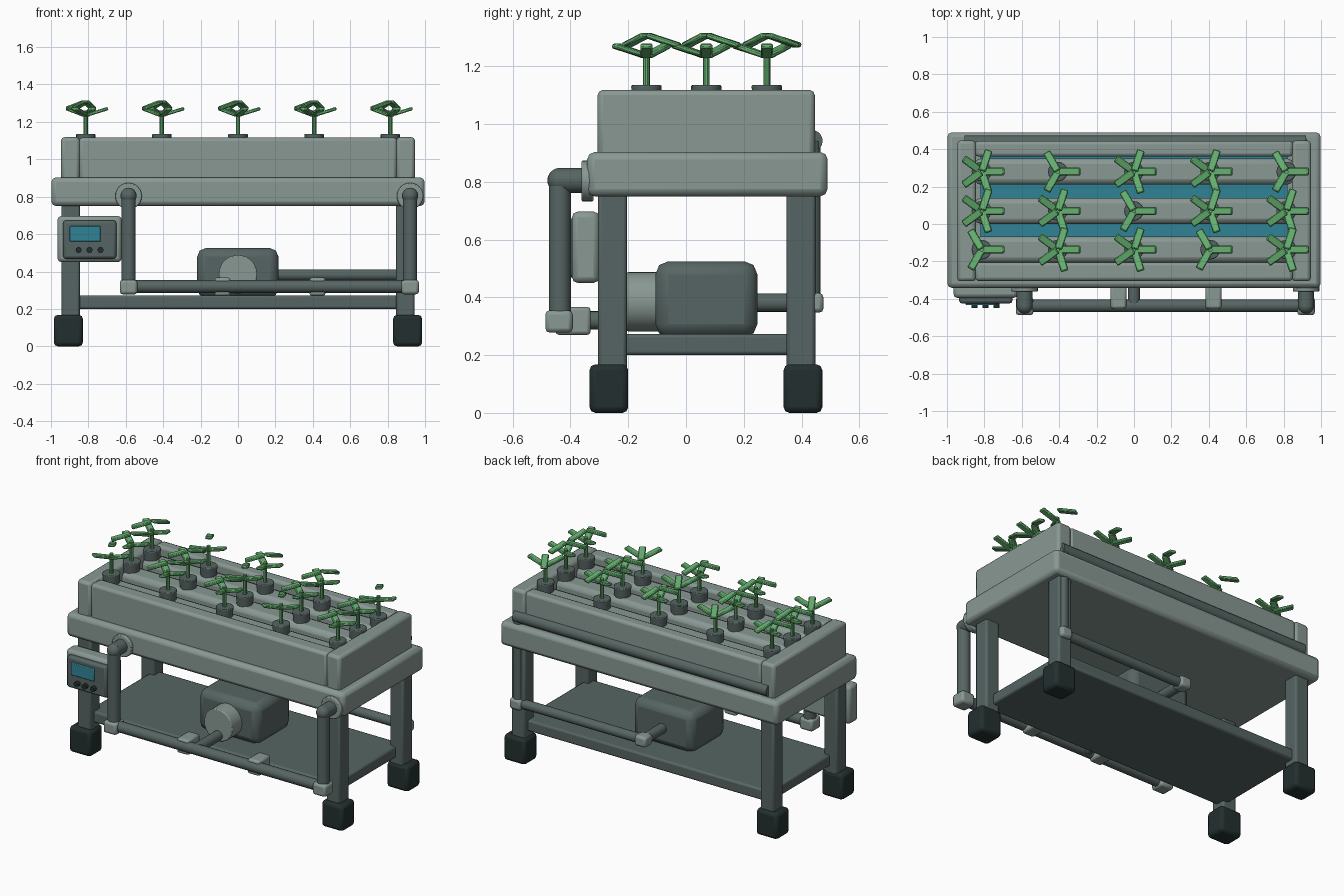
import bpy, bmesh
from math import radians, pi, cos, sin
from mathutils import Matrix, Vector

cube = bpy.data.objects.get("Cube")
if cube:
    bpy.data.objects.remove(cube, do_unlink=True)


def material(name, rgb):
    m = bpy.data.materials.new(name)
    m.use_nodes = True
    m.diffuse_color = (*rgb, 1)
    m.node_tree.nodes["Principled BSDF"].inputs["Base Color"].default_value = (*rgb, 1)
    return m


BODY = material("pale grey green", (0.25, 0.315, 0.29))
FRAME = material("dark grey green", (0.093, 0.13, 0.125))
RUBBER = material("near black", (0.017, 0.028, 0.028))
WATER = material("teal", (0.03, 0.23, 0.31))
LEAF = material("leaf green", (0.13, 0.43, 0.16))
made = []


def finish(name, bm, mat, bevel=0.0, segments=2):
    mesh = bpy.data.meshes.new(name)
    bm.to_mesh(mesh)
    bm.free()
    ob = bpy.data.objects.new(name, mesh)
    bpy.context.scene.collection.objects.link(ob)
    mesh.materials.append(mat)
    if bevel:
        mod = ob.modifiers.new("soft edges", "BEVEL")
        mod.width = bevel
        mod.segments = segments
        mod.limit_method = "ANGLE"
    made.append(ob)
    return ob


def box(name, x, y, z, mat, bevel=0.012):
    """Box from its (min, max) range on each axis."""
    bm = bmesh.new()
    centre = Vector([sum(r) / 2 for r in (x, y, z)])
    size = [r[1] - r[0] for r in (x, y, z)]
    bmesh.ops.create_cube(bm, size=1, matrix=Matrix.Translation(centre) @ Matrix.Diagonal((*size, 1)))
    return finish(name, bm, mat, bevel)


def rod(name, a, b, radius, mat, sides=20, bevel=0.0, tip=None):
    """Cylinder or cone from point a to point b."""
    a, b = Vector(a), Vector(b)
    turn = (b - a).to_track_quat("Z", "Y").to_matrix().to_4x4()
    bm = bmesh.new()
    bmesh.ops.create_cone(bm, cap_ends=True, segments=sides, radius1=radius,
                          radius2=tip or radius, depth=(b - a).length,
                          matrix=Matrix.Translation((a + b) / 2) @ turn)
    return finish(name, bm, mat, bevel)


def ball(name, at, radius, mat):
    bm = bmesh.new()
    bmesh.ops.create_uvsphere(bm, u_segments=20, v_segments=12, radius=radius,
                              matrix=Matrix.Translation(at))
    return finish(name, bm, mat)


# Legs with rubber feet
for side, sx in (("left", 1), ("right", -1)):
    for end, y, fy in (("front", -0.255, -0.267), ("back", 0.398, 0.405)):
        x = sx * 0.895
        box(f"{end}_{side}_leg", (x - 0.049, x + 0.049), (y - 0.05, y + 0.05), (0.1, 0.78), FRAME)
        x = sx * 0.907
        box(f"{end}_{side}_foot", (x - 0.077, x + 0.077), (fy - 0.067, fy + 0.067), (0, 0.168), RUBBER, 0.02)

# Lower shelf and tray
box("lower_shelf", (-0.89, 0.89), (-0.27, 0.415), (0.2, 0.273), FRAME)
box("tray", (-0.998, 0.998), (-0.342, 0.49), (0.75, 0.903), BODY, 0.025)

# Growing bed walls
for side, sx in (("left", 1), ("right", -1)):
    x = sx * 0.896
    box(f"{side}_bed_end", (x - 0.05, x + 0.05), (-0.306, 0.446), (0.88, 1.118), BODY, 0.018)
box("front_bed_wall", (-0.85, 0.85), (-0.304, -0.205), (0.88, 1.116), BODY, 0.018)
box("back_bed_wall", (-0.85, 0.85), (0.36, 0.444), (0.88, 1.116), BODY, 0.018)

# Water below the planting channels
box("water", (-0.82, 0.82), (-0.21, 0.36), (0.88, 0.98), WATER, 0)

# Planting channels, and seedlings in pots
rows = (-0.137, 0.07, 0.28)
for r, y in enumerate(rows):
    box(f"channel_{r + 1}", (-0.85, 0.85), (y - 0.07, y + 0.07), (0.9, 1.075), BODY, 0.03)
    for c in range(5):
        x = (c - 2) * 0.407
        tag = f"{r + 1}_{c + 1}"
        rod(f"pot_{tag}", (x, y, 1.04), (x, y, 1.135), 0.048, FRAME, 16, 0.005, tip=0.053)
        rod(f"stem_{tag}", (x, y, 1.12), (x, y, 1.26), 0.012, LEAF, 10)
        count = 3 if (r + c) % 3 == 0 else 5
        bm = bmesh.new()
        for i in range(count):
            # Alternate leaves rise and droop
            up = 1 - 2 * (i % 2)
            angle = 2 * pi * i / count
            place = (Matrix.Translation((x, y, 1.272 - 0.018 * up))
                     @ Matrix.Rotation(angle, 4, "Z") @ Matrix.Translation((0.062, 0, 0))
                     @ Matrix.Rotation(-0.3 * up, 4, "Y") @ Matrix.Diagonal((0.12, 0.042, 0.018, 1)))
            bmesh.ops.create_cube(bm, size=1, matrix=place)
        finish(f"leaves_{tag}", bm, LEAF, 0.005, 1)

# Pump with its round motor head
box("pump_body", (-0.218, 0.216), (-0.106, 0.247), (0.262, 0.525), FRAME, 0.045)
rod("pump_head", (0, -0.205, 0.385), (0, -0.09, 0.385), 0.103, BODY, 28, 0.006)
rod("pump_outlet", (0, -0.43, 0.32), (0, -0.19, 0.32), 0.032, FRAME)

# Front pipework
py = -0.437
for side, x in (("left", 0.92), ("right", -0.585)):
    rod(f"{side}_riser", (x, py, 0.32), (x, py, 0.805), 0.038, FRAME)
    ball(f"{side}_riser_bend", (x, py, 0.805), 0.043, FRAME)
    rod(f"{side}_inlet", (x, py, 0.805), (x, -0.33, 0.805), 0.043, FRAME)
    rod(f"{side}_inlet_flange", (x, -0.362, 0.803), (x, -0.32, 0.803), 0.071, BODY, 24, 0.006)
    box(f"{side}_lower_elbow", (x - 0.047, x + 0.047), (py - 0.05, py + 0.045), (0.278, 0.355), BODY, 0.015)
rod("front_pipe", (-0.585, py, 0.32), (0.92, py, 0.32), 0.034, FRAME)
for i, x in enumerate((-0.083, 0.425)):
    box(f"pipe_clamp_{i + 1}", (x - 0.042, x + 0.042), (-0.452, -0.33), (0.27, 0.367), BODY, 0.012)

# Back return pipework
by = 0.436
rod("back_gutter_pipe", (-0.905, by, 0.942), (0.92, by, 0.942), 0.037, FRAME)
rod("back_drop_pipe", (0.9, by, 0.382), (0.9, by, 0.942), 0.03, FRAME)
rod("back_return_pipe", (0, by, 0.382), (0.9, by, 0.382), 0.03, FRAME)
rod("pump_inlet", (0, 0.23, 0.382), (0, by, 0.382), 0.032, FRAME)
for i, x in enumerate((0, 0.9)):
    box(f"return_elbow_{i + 1}", (x - 0.04, x + 0.04), (by - 0.04, by + 0.04), (0.347, 0.415), BODY, 0.015)

# Control box
box("control_box", (-0.965, -0.622), (-0.395, -0.3), (0.45, 0.697), BODY, 0.02)
box("control_panel", (-0.935, -0.65), (-0.425, -0.38), (0.468, 0.673), FRAME, 0.015)
box("control_screen", (-0.9, -0.735), (-0.434, -0.42), (0.56, 0.642), WATER, 0.004)
for i, x in enumerate((-0.852, -0.794, -0.735)):
    rod(f"button_{i + 1}", (x, -0.45, 0.515), (x, -0.42, 0.515), 0.016, RUBBER, 14)

# Smooth the round parts while keeping edges crisp
bpy.ops.object.select_all(action="DESELECT")
for ob in made:
    ob.select_set(True)
bpy.context.view_layer.objects.active = made[0]
bpy.ops.object.shade_smooth_by_angle(angle=radians(35))
